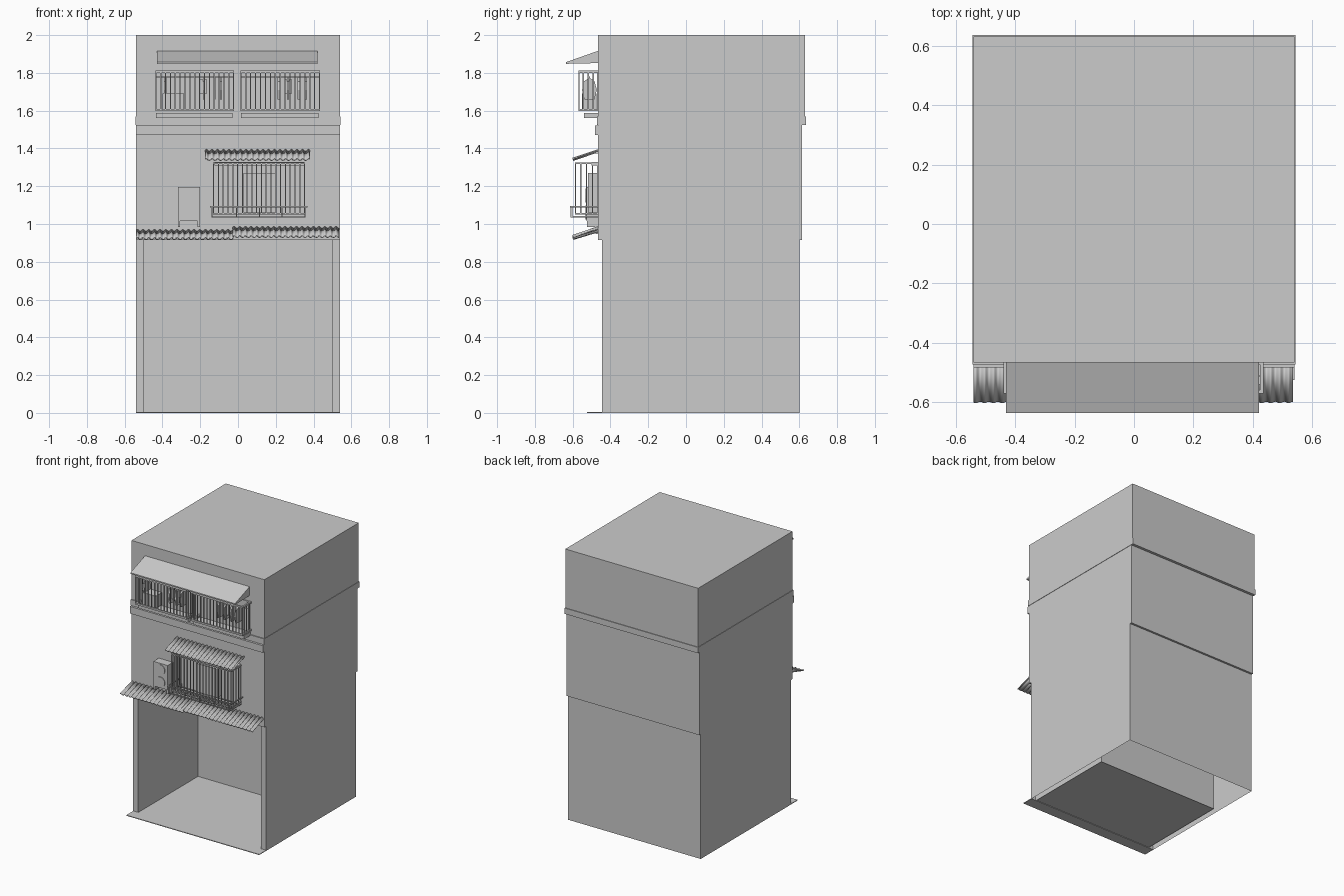
import bpy, bmesh, math

if "Cube" in bpy.data.objects:
    bpy.data.objects.remove(bpy.data.objects["Cube"])


def finish(name, bm, smooth=False):
    bm.normal_update()
    me = bpy.data.meshes.new(name)
    bm.to_mesh(me)
    bm.free()
    ob = bpy.data.objects.new(name, me)
    bpy.context.collection.objects.link(ob)
    if smooth:
        for p in me.polygons:
            p.use_smooth = True
    return ob


def boxes(name, items):
    """One object from boxes given as (x0, x1, y0, y1, z0, z1)."""
    bm = bmesh.new()
    for x0, x1, y0, y1, z0, z1 in items:
        vs = bmesh.ops.create_cube(bm, size=1)["verts"]
        for v in vs:
            v.co.x = x1 if v.co.x > 0 else x0
            v.co.y = y1 if v.co.y > 0 else y0
            v.co.z = z1 if v.co.z > 0 else z0
    return finish(name, bm)


def prism(name, profile, spans):
    """Extrude a (y, z) profile along each x span."""
    bm = bmesh.new()
    for x0, x1 in spans:
        a = [bm.verts.new((x0, y, z)) for y, z in profile]
        b = [bm.verts.new((x1, y, z)) for y, z in profile]
        bm.faces.new(a)
        bm.faces.new(b[::-1])
        n = len(a)
        for i in range(n):
            bm.faces.new((a[i], b[i], b[(i + 1) % n], a[(i + 1) % n]))
    bmesh.ops.recalc_face_normals(bm, faces=bm.faces)
    return finish(name, bm)


def corrugated(name, x0, x1, y0, z0, y1, z1, pitch=0.03, amp=0.005):
    """Wavy sheet sloping from (y0, z0) at the front to (y1, z1) at the wall."""
    bm = bmesh.new()
    n = int((x1 - x0) / pitch * 8)
    prev = None
    for i in range(n + 1):
        x = x0 + (x1 - x0) * i / n
        w = amp * math.sin(2 * math.pi * (x - x0) / pitch)
        cur = [bm.verts.new((x, y0 - w * 0.5, z0 + w)), bm.verts.new((x, y1, z1 + w))]
        if prev:
            bm.faces.new((prev[0], cur[0], cur[1], prev[1]))
        prev = cur
    ob = finish(name, bm, True)
    m = ob.modifiers.new("thickness", "SOLIDIFY")
    m.thickness = 0.006
    return ob


def cage(name, x0, x1, y0, y1, z0, z1, n, sides, r=0.003, rail=0.006):
    """Window cage: front and side bars, with rails round top and bottom."""
    parts = []
    for i in range(n + 1):
        x = x0 + r + (x1 - x0 - 2 * r) * i / n
        parts.append((x - r, x + r, y0, y0 + 2 * r, z0, z1))
    for j in range(1, sides + 1):
        y = y0 + (y1 - y0) * j / (sides + 1)
        for x in (x0 + r, x1 - r):
            parts.append((x - r, x + r, y - r, y + r, z0, z1))
    for z in (z0, z1 - 2 * rail):
        parts.append((x0, x1, y0, y0 + 2 * rail, z, z + 2 * rail))
        for x in (x0, x1 - 2 * rail):
            parts.append((x, x + 2 * rail, y0, y1, z, z + 2 * rail))
    return boxes(name, parts)


# Ground floor: thin outer walls round an open-fronted room, open beneath
bm = bmesh.new()


def quad(*pts):
    bm.faces.new([bm.verts.new(p) for p in pts])


W, R, F, M, B, H = 0.54, 0.50, -0.445, 0.25, 0.60, 0.92
for s in (-1, 1):
    quad((s * W, F, 0), (s * W, B, 0), (s * W, B, H), (s * W, F, H))
    quad((s * R, F, 0), (s * R, M, 0), (s * R, M, H), (s * R, F, H))
    quad((s * R, F, 0), (s * W, F, 0), (s * W, F, H), (s * R, F, H))
quad((-W, B, 0), (W, B, 0), (W, B, H), (-W, B, H))
quad((-R, M, 0), (R, M, 0), (R, M, H), (-R, M, H))
for z in (0.004, H - 0.002):
    quad((-R, F, z), (R, F, z), (R, M, z), (-R, M, z))
bmesh.ops.remove_doubles(bm, verts=bm.verts, dist=0.0001)
finish("ground_floor_walls", bm)
boxes("door_sill", [(-W, W, -0.525, -0.44, 0, 0.005)])

# Upper storeys and bands
boxes("middle_storey", [(-0.54, 0.54, -0.465, 0.615, 0.915, 1.525)])
boxes("top_storey", [(-0.54, 0.54, -0.465, 0.63, 1.525, 2.0)])
boxes("front_cornice", [(-0.54, 0.54, -0.483, -0.46, 1.47, 1.522)])
boxes("floor_band", [(-0.543, 0.543, -0.472, 0.635, 1.525, 1.568)])

# Top awning
prism("top_awning", [(-0.465, 1.917), (-0.635, 1.857), (-0.635, 1.848), (-0.465, 1.852)],
      [(-0.43, 0.42)])

# Top windows
for side, x0, x1 in (("left", -0.438, -0.02), ("right", 0.012, 0.435)):
    boxes(side + "_window_pane", [(x0 + 0.01, x1 - 0.01, -0.472, -0.46, 1.60, 1.81)])
    cage(side + "_window_cage", x0, x1, -0.57, -0.465, 1.597, 1.812, 16, 3)
    boxes(side + "_window_ledge", [(x0 + 0.005, x1 - 0.008, -0.54, -0.46, 1.56, 1.587)])
    boxes(side + "_clothes_rail", [(x0, x1, -0.515, -0.509, 1.775, 1.781)])

# Hanging clothes and storage box
garment = [(-0.512, 1.775), (-0.54, 1.755), (-0.55, 1.71), (-0.537, 1.66), (-0.485, 1.66),
           (-0.472, 1.71), (-0.484, 1.755)]
prism("hanging_clothes", garment,
      [(x - 0.006, x + 0.006) for x in (-0.385, -0.18, -0.125, -0.09, 0.215, 0.265, 0.32, 0.36)])
boxes("small_folded_shirt", [(-0.20, -0.165, -0.52, -0.505, 1.69, 1.765),
                             (0.245, 0.285, -0.52, -0.505, 1.69, 1.765)])
boxes("storage_box", [(-0.40, -0.285, -0.55, -0.475, 1.60, 1.69)])

# Middle window with cage, tray rails and inset cooler
boxes("middle_window_pane", [(-0.125, 0.35, -0.472, -0.46, 1.05, 1.32)])
cage("middle_window_cage", -0.132, 0.355, -0.588, -0.465, 1.05, 1.325, 19, 3, 0.003, 0.004)
boxes("middle_window_head", [(-0.125, 0.35, -0.50, -0.46, 1.31, 1.328)])
tray = []
for z, o in ((1.035, 0.0), (1.088, 0.013)):
    x0, x1, y0 = -0.135 - o, 0.355 + o, -0.60 - o
    tray += [(x0, x1, y0, y0 + 0.007, z, z + 0.007)]
    tray += [(x, x + 0.007, y0, -0.465, z, z + 0.007) for x in (x0, x1 - 0.007)]
tray += [(x, x + 0.006, -0.612, -0.602, 1.035, 1.092)
         for x in (-0.14, -0.01, 0.11, 0.23, 0.352)]
tray += [(-0.135, 0.355, y, y + 0.006, 1.035, 1.041) for y in (-0.57, -0.54, -0.51, -0.48)]
boxes("window_tray", tray)
boxes("window_cooler", [(0.03, 0.195, -0.52, -0.465, 1.06, 1.27)])

# Outdoor fan unit: case, two round grilles and wall brackets
boxes("fan_unit", [(-0.318, -0.202, -0.528, -0.465, 1.015, 1.195)])
bm = bmesh.new()
for z in (1.06, 1.15):
    vs = bmesh.ops.create_cone(bm, cap_ends=True, segments=20, radius1=0.037,
                               radius2=0.037, depth=0.006)["verts"]
    for v in vs:
        v.co = (v.co.x - 0.26, v.co.z - 0.529, v.co.y + z)
bmesh.ops.recalc_face_normals(bm, faces=bm.faces)
finish("fan_grilles", bm)
boxes("fan_unit_bracket", [(-0.318, -0.306, -0.525, -0.465, 0.985, 1.015),
                           (-0.214, -0.202, -0.525, -0.465, 0.985, 1.015)])

# Corrugated awnings, each a double sheet
for name, x0, x1, z0, z1 in (("middle_awning", -0.175, 0.38, 1.345, 1.392),
                             ("left_shop_awning", -0.54, -0.028, 0.927, 0.968),
                             ("right_shop_awning", -0.028, 0.535, 0.937, 0.984)):
    corrugated(name, x0, x1, -0.60, z0, -0.462, z1)
    boxes(name + "_support", [(x0 + 0.01, x1 - 0.01, -0.48, -0.462, z1 - 0.02, z1 - 0.008)])
